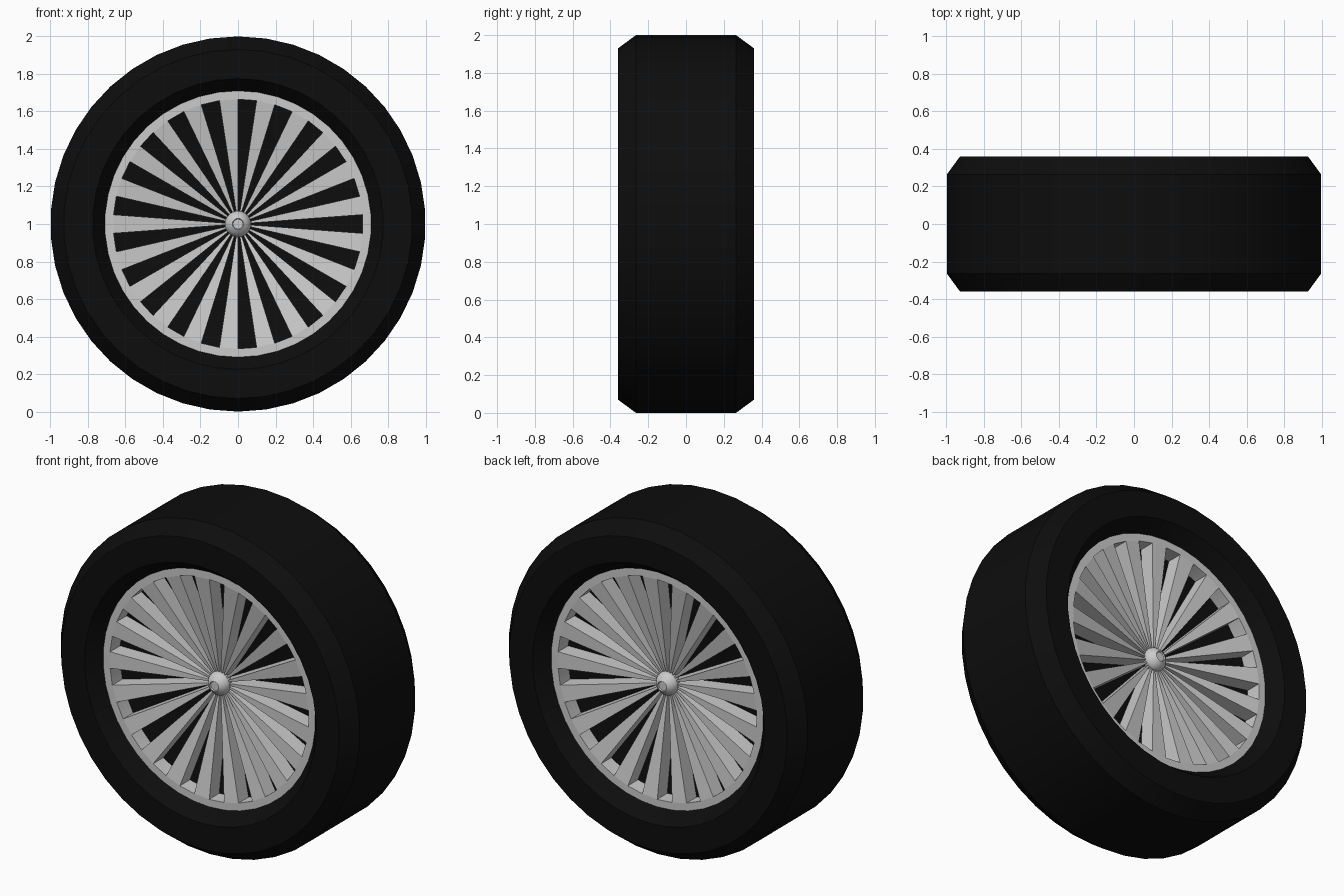
import bpy, bmesh, math
from mathutils import Matrix

if "Cube" in bpy.data.objects:
    bpy.data.objects.remove(bpy.data.objects["Cube"])

SIDES = 42                      # 21 spokes and 21 gaps
STEP = 2 * math.pi / SIDES

black = bpy.data.materials.new("black_rubber")
black.diffuse_color = (0.004, 0.004, 0.004, 1)
black.use_nodes = True
black.node_tree.nodes["Principled BSDF"].inputs["Base Color"].default_value = black.diffuse_color


def point(r, a, y):
    return (r * math.cos(a), y, 1 + r * math.sin(a))


def finish(bm, name, mat=None, smooth=True):
    bmesh.ops.remove_doubles(bm, verts=bm.verts, dist=1e-5)
    bmesh.ops.recalc_face_normals(bm, faces=bm.faces)
    me = bpy.data.meshes.new(name)
    bm.to_mesh(me)
    bm.free()
    ob = bpy.data.objects.new(name, me)
    bpy.context.collection.objects.link(ob)
    if mat:
        me.materials.append(mat)
    if smooth:
        bpy.ops.object.select_all(action='DESELECT')
        ob.select_set(True)
        bpy.context.view_layer.objects.active = ob
        bpy.ops.object.shade_smooth_by_angle(angle=math.radians(28))
    return ob


def lathe(profile, closed=False):
    """Revolve (radius, y) points about the axle."""
    bm = bmesh.new()
    rings = []
    for r, y in profile:
        if r == 0:
            rings.append([bm.verts.new(point(0, 0, y))] * SIDES)
        else:
            rings.append([bm.verts.new(point(r, (i - 0.5) * STEP, y)) for i in range(SIDES)])
    pairs = list(zip(rings, rings[1:]))
    if closed:
        pairs.append((rings[-1], rings[0]))
    for a, b in pairs:
        for i in range(SIDES):
            j = (i + 1) % SIDES
            bm.faces.new(list(dict.fromkeys((a[i], a[j], b[j], b[i]))))
    return bm


def back_copy(bm):
    """Add the same part on the back, turned half round the vertical axis."""
    geom = bmesh.ops.duplicate(bm, geom=bm.verts[:] + bm.edges[:] + bm.faces[:])["geom"]
    verts = [g for g in geom if isinstance(g, bmesh.types.BMVert)]
    bmesh.ops.rotate(bm, verts=verts, cent=(0, 0, 0), matrix=Matrix.Rotation(math.pi, 3, 'Z'))


# Tyre with sloped lips and dark dished webs behind the spokes
half = [(0, -0.08), (0.705, -0.185), (0.71, -0.275), (0.775, -0.36), (0.93, -0.36), (1.0, -0.265)]
finish(lathe(half + [(r, -y) for r, y in reversed(half)]), "tyre", black)

# Rim rings
bm = lathe([(0.665, -0.275), (0.71, -0.275), (0.71, -0.18), (0.665, -0.17)], closed=True)
back_copy(bm)
finish(bm, "rims")

# Wedge spokes dishing in toward the hub
bm = bmesh.new()
for k in range(1, SIDES, 2):
    a0, a1 = (k - 0.5) * STEP, (k + 0.5) * STEP
    front = [bm.verts.new(point(r, a, y)) for r, a, y in
             ((0.02, a0, -0.17), (0.665, a0, -0.275), (0.665, a1, -0.275), (0.02, a1, -0.17))]
    back = [bm.verts.new((v.co.x, v.co.y + 0.1, v.co.z)) for v in front]
    bm.faces.new(front)
    bm.faces.new(back[::-1])
    for i in range(4):
        j = (i + 1) % 4
        bm.faces.new((front[i], back[i], back[j], front[j]))
back_copy(bm)
finish(bm, "spokes", smooth=False)

# Domed hub caps
bm = lathe([(0, -0.14), (0.065, -0.15), (0.07, -0.175), (0.065, -0.195),
            (0.05, -0.215), (0.03, -0.228), (0.026, -0.222), (0, -0.222)])
back_copy(bm)
finish(bm, "hub_caps")
